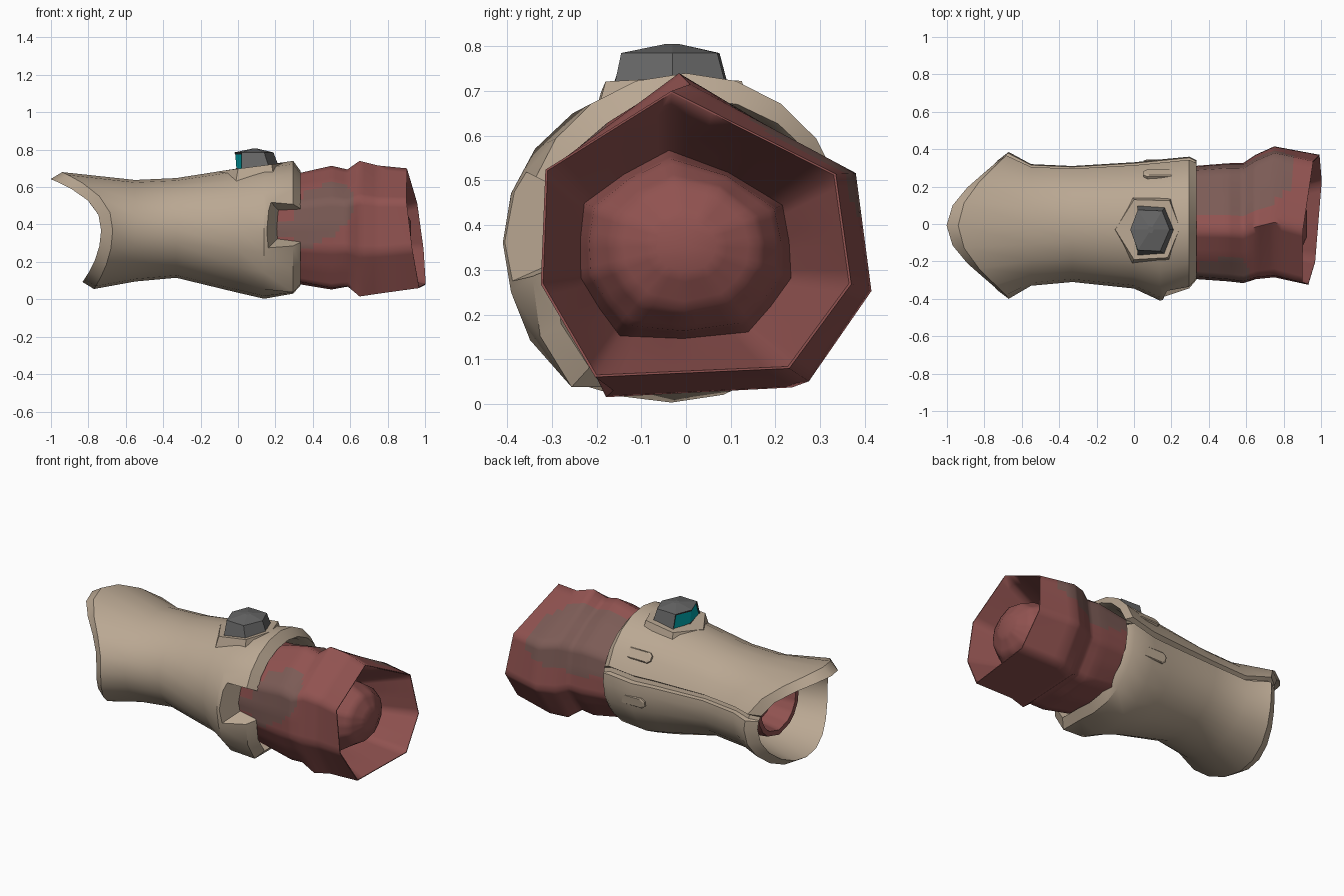
import bpy, bmesh, math
from mathutils import Vector

cube = bpy.data.objects.get("Cube")
if cube:
    bpy.data.objects.remove(cube, do_unlink=True)


def material(name, r, g, b):
    m = bpy.data.materials.new(name)
    m.use_nodes = True
    m.diffuse_color = (r, g, b, 1)
    bsdf = m.node_tree.nodes["Principled BSDF"]
    bsdf.inputs["Base Color"].default_value = (r, g, b, 1)
    bsdf.inputs["Roughness"].default_value = 0.8
    return m


BEIGE = material("beige_armor", 0.49, 0.39, 0.29)
RED = material("red_cloth", 0.28, 0.085, 0.08)
WORN = material("worn_cloth", 0.20, 0.105, 0.092)
GREY = material("grey_metal", 0.13, 0.13, 0.13)
DARK = material("dark_frame", 0.04, 0.04, 0.04)
TEAL = material("teal_lens", 0.0, 0.36, 0.39)


def shade(ob, degrees):
    bpy.ops.object.select_all(action='DESELECT')
    bpy.context.view_layer.objects.active = ob
    ob.select_set(True)
    bpy.ops.object.shade_smooth_by_angle(angle=math.radians(degrees))


def finish(name, bm, mats):
    bmesh.ops.recalc_face_normals(bm, faces=bm.faces)
    me = bpy.data.meshes.new(name)
    bm.to_mesh(me)
    bm.free()
    for m in mats:
        me.materials.append(m)
    ob = bpy.data.objects.new(name, me)
    bpy.context.collection.objects.link(ob)
    return ob


def loft(rings, wrap=False):
    """Skin rings of equal length; ends are capped unless the skin wraps."""
    bm = bmesh.new()
    vs = [[bm.verts.new(p) for p in r] for r in rings]
    n = len(vs[0])
    pairs = list(zip(vs, vs[1:])) + ([(vs[-1], vs[0])] if wrap else [])
    for a, b in pairs:
        for i in range(n):
            j = (i + 1) % n
            bm.faces.new((a[i], a[j], b[j], b[i]))
    if not wrap:
        bm.faces.new(vs[0])
        bm.faces.new(vs[-1])
    return bm


def section(x, box, shape, scale=1.0):
    """Fit unit outline points to the (ymin, ymax, zmin, zmax) box."""
    y0, y1, z0, z1 = box
    cy, cz, ry, rz = (y0 + y1) / 2, (z0 + z1) / 2, (y1 - y0) / 2, (z1 - z0) / 2
    return [(x(p, q) if callable(x) else x, cy + p * ry * scale, cz + q * rz * scale)
            for p, q in shape]


# Forearm shell: flared wrist, elbow rim with a low front corner, seam groove behind
angles = sorted([a for a in range(0, 360, 18) if a != 18] + [10, 11.5, 16, 17.5])
CORNER = {216: 0.12, 234: 0.21, 252: 0.03}


def outline(corner=0.0, groove=0.0):
    pts = []
    for a in angles:
        r = 1 + corner * CORNER.get(a, 0) - (groove if a in (11.5, 16) else 0)
        pts.append((r * math.cos(math.radians(a)), r * math.sin(math.radians(a))))
    return pts


def wrist_edge(p, q):
    return -0.67 - (0.27 * q ** 2.5 if q > 0 else 0.10 * q * q)


def wrist_lip(p, q):
    return wrist_edge(p, q) - 0.062


WRIST = (-0.40, 0.385, 0.055, 0.68)
body = [(-0.55, (-0.33, 0.32, 0.095, 0.638), 0),
        (-0.33, (-0.31, 0.31, 0.115, 0.648), 0),
        (0.0, (-0.345, 0.33, 0.035, 0.70), 0),
        (0.14, (-0.41, 0.345, 0.003, 0.718), 0.3),
        (0.295, (-0.36, 0.36, 0.03, 0.74), 1)]
RIM = (-0.31, 0.34, 0.075, 0.685)
rings = [section(wrist_edge, WRIST, outline(groove=0.08))]
rings += [section(x, b, outline(c, 0.08)) for x, b, c in body]
rings += [section(0.335, RIM, outline(1)), section(0.29, RIM, outline(1), 0.93)]
rings += [section(x, b, outline(), 0.87) for x, b, c in body[2::-1]]
rings += [section(wrist_lip, WRIST, outline(), 0.88)]
shell = finish("forearm_shell", loft(rings, wrap=True), [BEIGE])

# Tapered notch cut in the front of the elbow rim
cutter_rings = []
for y, x0, z0, z1 in ((-0.50, 0.11, 0.225, 0.59), (-0.22, 0.24, 0.35, 0.45)):
    cutter_rings.append([(x0, y, z0), (0.6, y, z0 - 0.03), (0.6, y, z1), (x0, y, z1)])
cutter = finish("notch_cutter", loft(cutter_rings), [BEIGE])
cutter.hide_render = True
mod = shell.modifiers.new("notch", 'BOOLEAN')
mod.operation, mod.solver, mod.object = 'DIFFERENCE', 'EXACT', cutter
bpy.context.view_layer.objects.active = shell
bpy.ops.object.modifier_apply(modifier=mod.name)
shade(shell, 35)
bpy.data.objects.remove(cutter, do_unlink=True)

# Cloth sleeve: round under the shell, seven-cornered at the mouth, domed plug inside
corners = [Vector(c) for c in ((-0.16, 1), (-0.97, 0.45), (-1, -0.35), (-0.65, -1),
                               (0.6, -0.94), (1, -0.35), (0.9, 0.42))]
flat = []
for i, c in enumerate(corners):
    flat += [c, (c + corners[(i + 1) % 7]) / 2]


def cloth(angular):
    return [tuple(v.normalized().lerp(v, angular)) for v in flat]


def mouth(p, q):
    return 0.948 + 0.03 * p - 0.04 * q


TIP = (-0.2, 0.2, 0.18, 0.58)
MOUTH = (-0.325, 0.37, 0.06, 0.70)
PLUG = (-0.23, 0.23, 0.15, 0.56)
sleeve_plan = [(-0.5, TIP, 0, 0.75), (-0.64, TIP, 0, 0.85), (-0.64, TIP, 0, 1),
               (-0.1, (-0.26, 0.26, 0.12, 0.62), 0, 1),
               (0.3, (-0.295, 0.315, 0.08, 0.67), 0.6, 1),
               (0.5, (-0.31, 0.33, 0.045, 0.715), 0.7, 1),
               (0.585, (-0.32, 0.33, 0.06, 0.695), 0.8, 1),
               (0.65, (-0.295, 0.37, 0.015, 0.74), 1, 1),
               (0.75, (-0.285, 0.415, 0.03, 0.715), 1, 1),
               (mouth, MOUTH, 1, 1), (mouth, MOUTH, 1, 0.985),
               (0.68, PLUG, 0.7, 1.04), (0.80, PLUG, 0.5, 0.95),
               (0.88, PLUG, 0.2, 0.72), (0.925, PLUG, 0, 0.3)]
bm = loft([section(x, b, cloth(k), s) for x, b, k, s in sleeve_plan])
bmesh.ops.recalc_face_normals(bm, faces=bm.faces)
bmesh.ops.subdivide_edges(bm, edges=bm.edges[:], cuts=3, use_grid_fill=True)
# Worn patches on the front and the back of the outer cloth
for f in bm.faces:
    c = f.calc_center_median()
    arm = Vector((0, c.y, c.z - 0.37))
    if f.normal.dot(arm) <= 0 or arm.length < 0.25 or c.x < 0.1:
        continue
    slant = 0.43 + 0.5 * (c.z - 0.45)
    front = c.y < -0.1 and ((c.x - slant) / 0.17) ** 2 + ((c.z - 0.45) / 0.17) ** 2 < 1
    back = c.y > 0.06 and ((c.x - 0.54) / 0.32) ** 2 + ((c.z - 0.53) / 0.16) ** 2 < 1
    f.material_index = int(front or back)
shade(finish("cloth_sleeve", bm, [RED, WORN]), 62)


# Hexagonal button on top, standing on a beige bezel that follows the shell
def hexagon(z, pts, grow=1.0, slope=0.0):
    return [(0.09 + (x - 0.09) * grow, -0.03 + (y + 0.03) * grow, z + slope * x)
            for x, y in pts]


bezel = [(-0.1, -0.03), (0.0, 0.13), (0.19, 0.125), (0.245, -0.02), (0.18, -0.18), (0.0, -0.19)]
finish("button_bezel", loft([hexagon(0.63, bezel, 1.12, 0.13),
                             hexagon(0.698, bezel, 1.0, 0.13)]), [BEIGE])

top = [(-0.02, -0.03), (0.02, 0.075), (0.15, 0.07), (0.19, -0.03), (0.14, -0.145), (0.02, -0.14)]
base = [(-0.015, -0.03), (0.02, 0.10), (0.17, 0.095), (0.225, -0.03), (0.17, -0.165), (0.02, -0.17)]
bm = loft([hexagon(0.69, base), hexagon(0.785, top), hexagon(0.805, top, 0.15)])
bmesh.ops.recalc_face_normals(bm, faces=bm.faces)
lens = [f for f in bm.faces if f.normal.x < -0.7 and abs(f.normal.z) < 0.5]
frame = bmesh.ops.inset_region(bm, faces=lens, thickness=0.012, depth=-0.006)["faces"]
for faces, index in ((lens, 2), (frame, 1)):
    for f in faces:
        f.material_index = index
finish("button", bm, [GREY, DARK, TEAL])

# Low raised slots on either side of the back seam
for name, deg in (("upper_slot", 36), ("lower_slot", -8)):
    a = math.radians(deg)
    out, up = Vector((0, math.cos(a), math.sin(a))), Vector((0, -math.sin(a), math.cos(a)))
    mid = Vector((0.14, 0.344 * math.cos(a) - 0.01, 0.365 + 0.355 * math.sin(a)))
    pill = [(-0.09, -0.015), (-0.07, -0.032), (0.07, -0.032), (0.09, -0.015),
            (0.09, 0.015), (0.07, 0.032), (-0.07, 0.032), (-0.09, 0.015)]
    slot = [[mid + Vector((u * s, 0, 0)) + up * v * s + out * d for u, v in pill]
            for d, s in ((-0.03, 1), (0.006, 1), (0.011, 0.85))]
    finish(name, loft(slot), [BEIGE])
